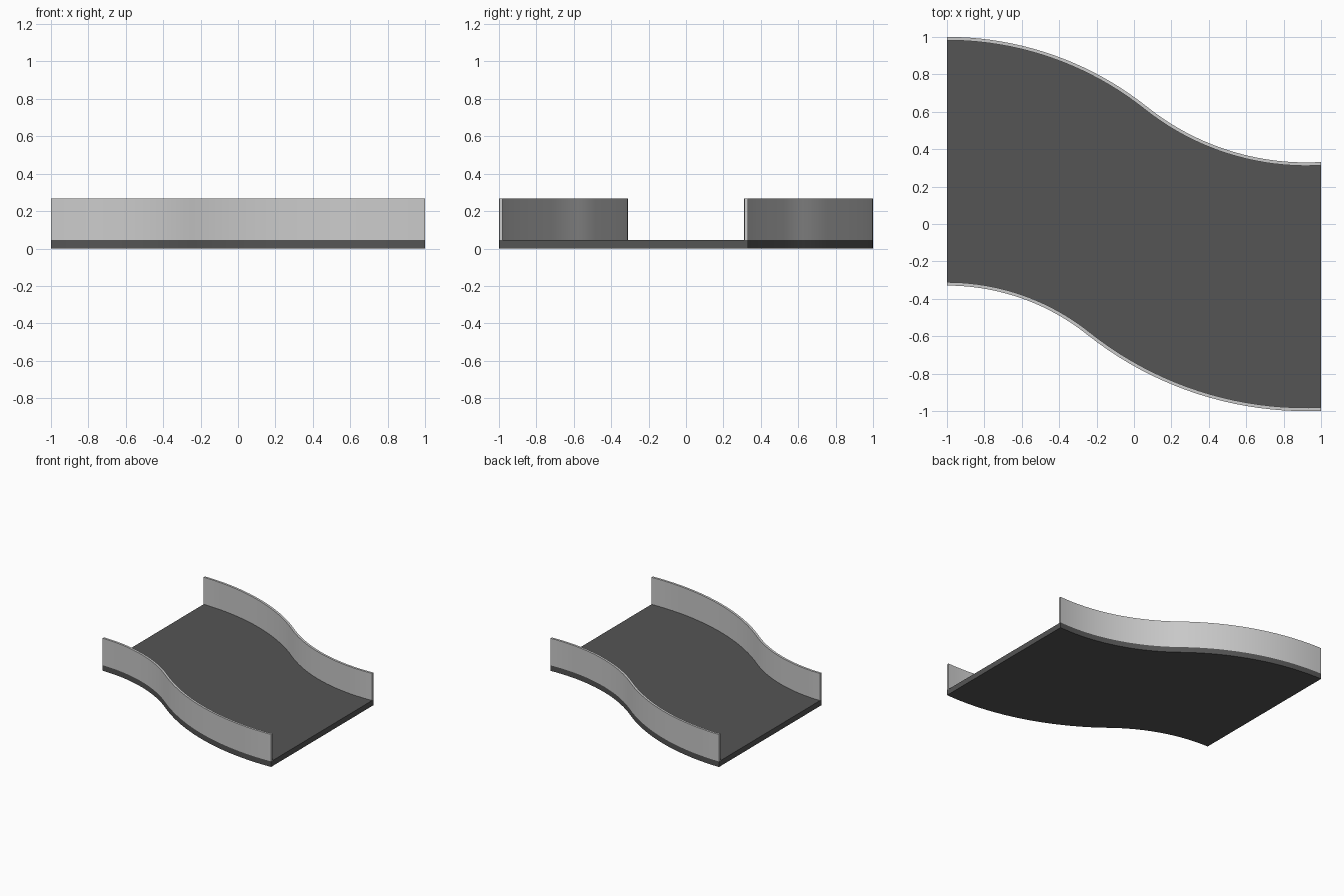
import bpy, bmesh, math

if "Cube" in bpy.data.objects:
    bpy.data.objects.remove(bpy.data.objects["Cube"])

FLOOR_TOP, WALL_TOP, THICK = 0.045, 0.267, 0.018
LOW_X, STEPS = 0.92, 20


def s_curve(y_start, drop, bend_x, offset=0.0):
    """Two tangent arcs from x=-1 to x=1; offset moves the curve sideways."""
    run = LOW_X + 1
    theta = 2 * math.atan(drop / run)
    r1 = (bend_x + 1) / math.sin(theta)
    r2 = run / math.sin(theta) - r1
    c1, c2 = y_start - r1, y_start - drop + r2
    r1, r2 = r1 + offset, r2 - offset
    pts = []
    for i in range(STEPS + 1):
        a = theta * i / STEPS
        pts.append((-1 + r1 * math.sin(a), c1 + r1 * math.cos(a)))
    end = -math.asin((1 - LOW_X) / r2)
    for i in range(1, STEPS + 1):
        a = theta + (end - theta) * i / STEPS
        pts.append((LOW_X - r2 * math.sin(a), c2 - r2 * math.cos(a)))
    return pts


def strip(name, side_a, side_b, z0, z1, color=None):
    """Solid band between two matching curves."""
    bm = bmesh.new()
    rings = [[bm.verts.new((x, y, z)) for (x, y), z in
              ((a, z0), (b, z0), (b, z1), (a, z1))]
             for a, b in zip(side_a, side_b)]
    for r, s in zip(rings, rings[1:]):
        for k in range(4):
            bm.faces.new((r[k], r[(k + 1) % 4], s[(k + 1) % 4], s[k]))
    bm.faces.new(rings[0])
    bm.faces.new(rings[-1])
    bmesh.ops.recalc_face_normals(bm, faces=bm.faces)
    mesh = bpy.data.meshes.new(name)
    bm.to_mesh(mesh)
    bm.free()
    obj = bpy.data.objects.new(name, mesh)
    bpy.context.collection.objects.link(obj)
    if color:
        mat = bpy.data.materials.new(name + "_grey")
        mat.diffuse_color = color
        mat.use_nodes = True
        mat.node_tree.nodes["Principled BSDF"].inputs["Base Color"].default_value = mat.diffuse_color
        mesh.materials.append(mat)
    bpy.ops.object.select_all(action='DESELECT')
    obj.select_set(True)
    bpy.context.view_layer.objects.active = obj
    bpy.ops.object.shade_smooth_by_angle(angle=math.radians(30))
    return obj


# Outer edges: start y, drop, x of the inflection
back = (1.0, 0.671, 0.07)
front = (-0.329, 0.671, -0.25)

# Floor slab
strip("track_floor", s_curve(*front), s_curve(*back), 0, FLOOR_TOP, (0.09, 0.09, 0.09, 1))
# Side walls
strip("back_wall", s_curve(*back, -THICK), s_curve(*back), FLOOR_TOP, WALL_TOP)
strip("front_wall", s_curve(*front), s_curve(*front, THICK), FLOOR_TOP, WALL_TOP)
